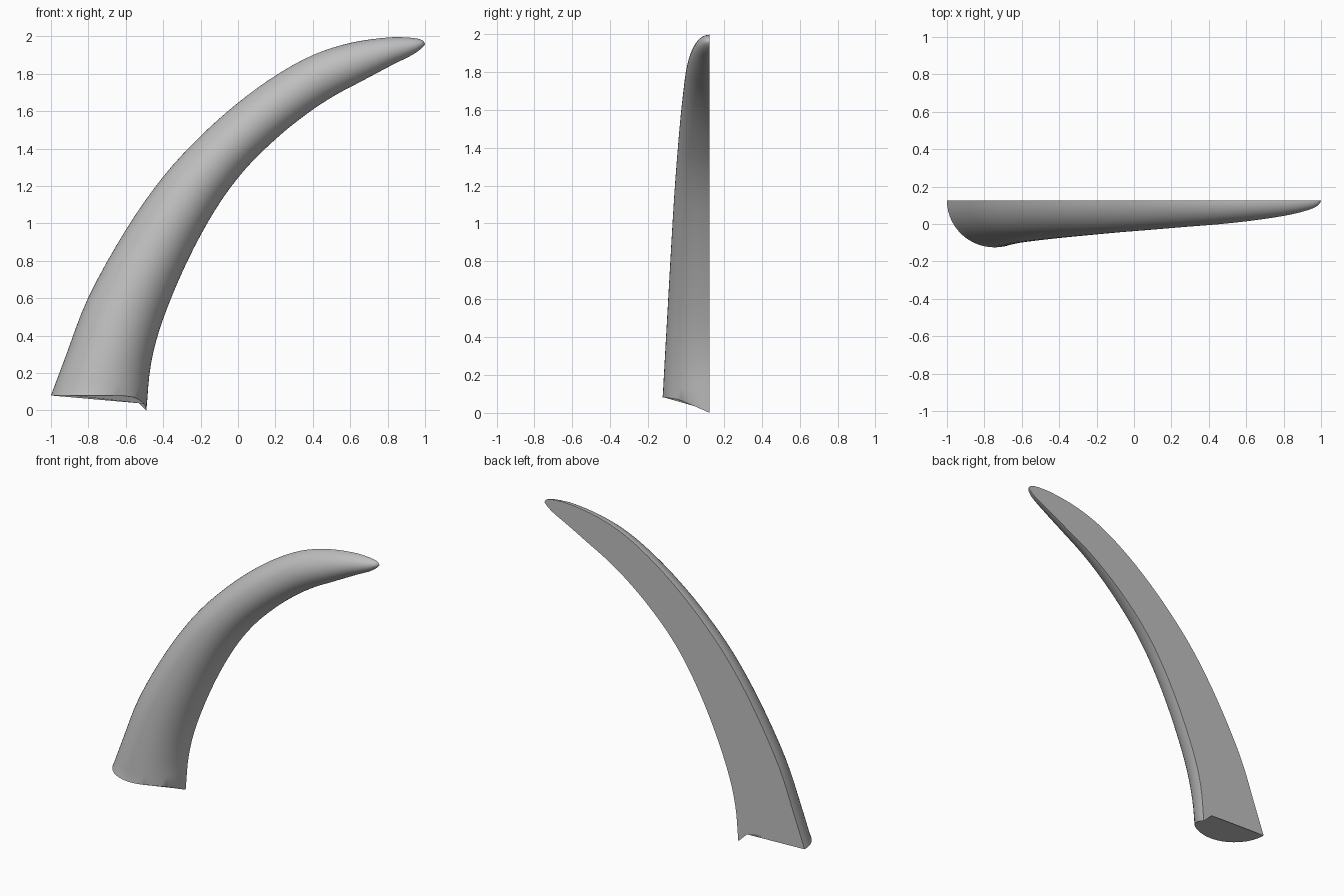
import bpy, bmesh, math
from mathutils import Vector

cube = bpy.data.objects.get("Cube")
if cube:
    bpy.data.objects.remove(cube, do_unlink=True)

BACK = 0.125   # plane of the flat back
ARC = 28       # segments around the rounded front
STEPS = 4      # rings between stations

# Stations along the horn: outer x, z, inner x, z, depth
STATIONS = [Vector(s) for s in (
    (-1, .08, -.49, 0, .25), (-.925, .28, -.465, .25, .238),
    (-.8, .605, -.4, .49, .222), (-.6, .965, -.27, .8, .203),
    (-.4, 1.25, -.12, 1.075, .186), (-.2, 1.467, .03, 1.28, .17),
    (0, 1.645, .2, 1.45, .155), (.2, 1.79, .36, 1.58, .14),
    (.4, 1.9, .51, 1.68, .126), (.6, 1.965, .66, 1.76, .107),
    (.8, 1.994, .82, 1.845, .08), (.92, 1.993, .93, 1.9, .052),
    (.98, 1.982, .98, 1.935, .028), (1, 1.962, 1, 1.958, .003))]


def spline(points, steps):
    """Smooth curve through every station."""
    ends = [2 * points[0] - points[1]] + points + [2 * points[-1] - points[-2]]
    out = []
    for a, b, c, d in zip(ends, ends[1:], ends[2:], ends[3:]):
        for i in range(steps):
            t = i / steps
            out.append(b + (c - a) * (t / 2) + (2 * a - 5 * b + 4 * c - d) * (t * t / 2)
                       + (3 * b - a - 3 * c + d) * (t ** 3 / 2))
    return out + [points[-1]]


def base_height(x):
    """Level base that curls down at the inner corner."""
    u = max(0, min(1, (x + .62) / .13))
    return .08 * math.sqrt(1 - u * u)


bm = bmesh.new()
rings = []
for n, (ox, oz, ix, iz, depth) in enumerate(spline(STATIONS, STEPS)):
    ring = []
    for k in range(ARC + 1):
        a = math.pi * k / ARC
        w = (1 - math.cos(a)) / 2
        x, z = ox + (ix - ox) * w, oz + (iz - oz) * w
        if n == 0:
            z = base_height(x)
        ring.append(bm.verts.new((x, BACK - depth * math.sin(a), z)))
    rings.append(ring)

# Uneven lower edge of the flat back
chip = [bm.verts.new((x, BACK, z)) for x, z in
        ((-.875, .085), (-.73, .1), (-.7, .082), (-.62, .078), (-.56, .068))]

# Rounded front, flat back, base and tip
for n, (low, high) in enumerate(zip(rings, rings[1:])):
    for k in range(ARC):
        bm.faces.new((low[k], low[k + 1], high[k + 1], high[k]))
    edge = chip[::-1] if n == 0 else []
    bm.faces.new([low[-1]] + edge + [low[0], high[0], high[-1]])
bm.faces.new(rings[0][::-1] + chip)
bm.faces.new(rings[-1])
bmesh.ops.recalc_face_normals(bm, faces=bm.faces)

mesh = bpy.data.meshes.new("half_horn")
bm.to_mesh(mesh)
bm.free()
horn = bpy.data.objects.new("half_horn", mesh)
bpy.context.collection.objects.link(horn)

# Plain grey material
grey = bpy.data.materials.new("plain_grey")
grey.use_nodes = True
colour = (.52, .52, .52, 1)
grey.diffuse_color = colour
grey.node_tree.nodes["Principled BSDF"].inputs["Base Color"].default_value = colour
mesh.materials.append(grey)

bpy.ops.object.select_all(action='DESELECT')
horn.select_set(True)
bpy.context.view_layer.objects.active = horn
bpy.ops.object.shade_smooth_by_angle(angle=math.radians(40))
